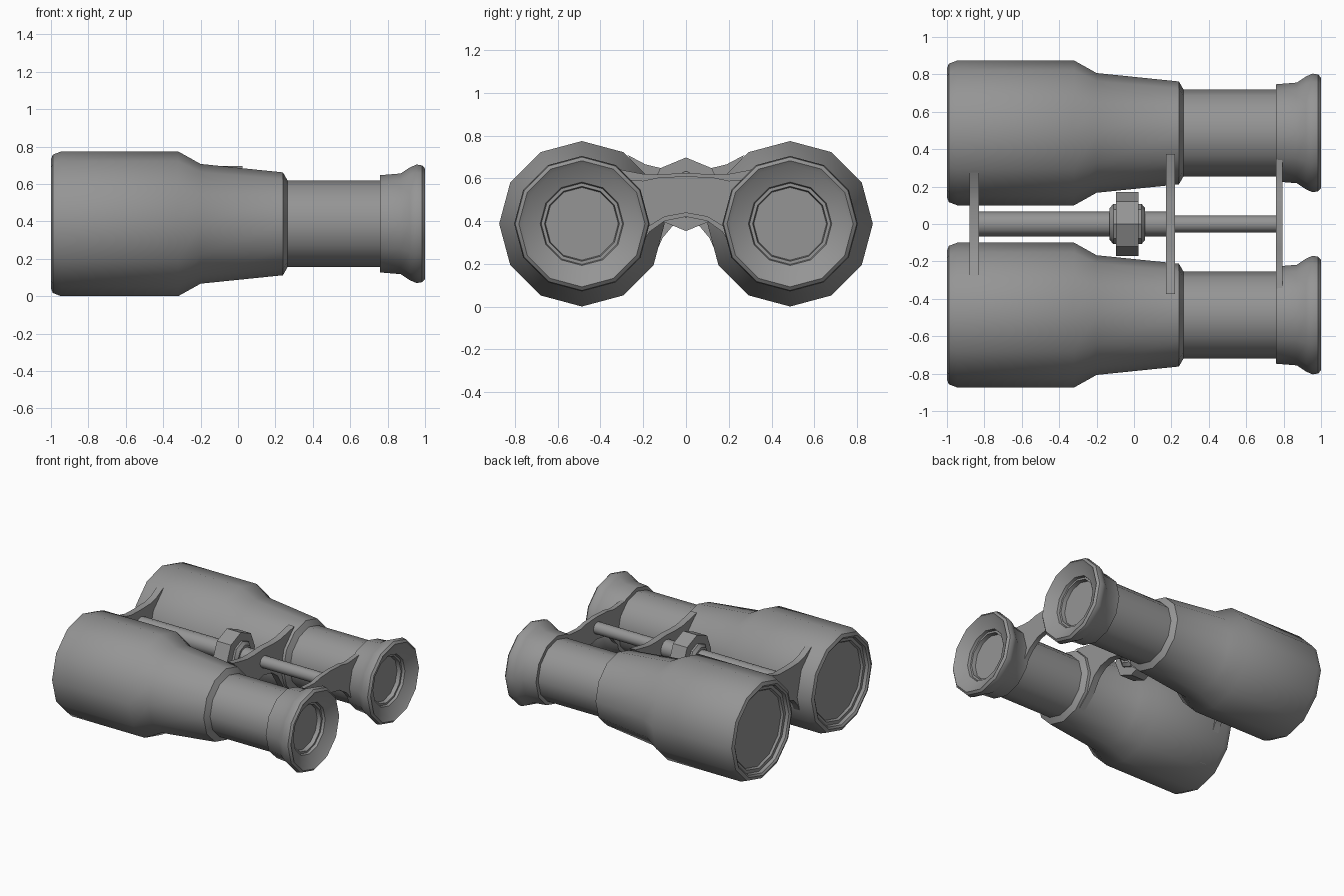
import bpy, bmesh, math

cube = bpy.data.objects.get("Cube")
if cube:
    bpy.data.objects.remove(cube, do_unlink=True)

BARREL_Y, BARREL_Z, SHAFT_Z = 0.487, 0.387, 0.525

grey = bpy.data.materials.new("matte grey")
grey.use_nodes = True
colour = (0.3, 0.3, 0.3, 1)
grey.diffuse_color = colour
grey.node_tree.nodes["Principled BSDF"].inputs["Base Color"].default_value = colour


def finish(name, bm, angle):
    """Turn a bmesh into a shaded, coloured object."""
    bmesh.ops.remove_doubles(bm, verts=bm.verts, dist=0.0001)
    bmesh.ops.recalc_face_normals(bm, faces=bm.faces)
    mesh = bpy.data.meshes.new(name)
    bm.to_mesh(mesh)
    bm.free()
    mesh.materials.append(grey)
    obj = bpy.data.objects.new(name, mesh)
    bpy.context.collection.objects.link(obj)
    bpy.ops.object.select_all(action="DESELECT")
    bpy.context.view_layer.objects.active = obj
    obj.select_set(True)
    bpy.ops.object.shade_smooth_by_angle(angle=math.radians(angle))
    return obj


def lathe(name, profile, y, z, sides, angle=38):
    """Revolve (x, radius) points about an axis along x; cap both ends."""
    bm = bmesh.new()
    rings = []
    for x, r in profile:
        turns = [math.tau * i / sides for i in range(sides)]
        rings.append([bm.verts.new((x, y + r * math.sin(t), z + r * math.cos(t)))
                      for t in turns])
    for a, b in zip(rings, rings[1:]):
        for i in range(sides):
            j = (i + 1) % sides
            bm.faces.new((a[i], a[j], b[j], b[i]))
    bm.faces.new(rings[0])
    bm.faces.new(rings[-1])
    return finish(name, bm, angle)


def bridge(name, x0, x1, half):
    """Extrude a mirrored (y, z) outline running from top middle to bottom middle."""
    bm = bmesh.new()
    outline = half + [(-y, z) for y, z in reversed(half) if y > 0]
    face = bm.faces.new([bm.verts.new((x0, y, z)) for y, z in outline])
    grown = bmesh.ops.extrude_face_region(bm, geom=[face])["geom"]
    moved = [v for v in grown if isinstance(v, bmesh.types.BMVert)]
    bmesh.ops.translate(bm, verts=moved, vec=(x1 - x0, 0, 0))
    bmesh.ops.triangulate(bm, faces=[f for f in bm.faces if len(f.verts) > 4])
    return finish(name, bm, 38)


# Barrel outline, starting and ending at the recessed lenses
objective = [(-0.95, 0.29), (-0.965, 0.30), (-0.965, 0.325), (-0.99, 0.33),
             (-1.0, 0.345), (-0.99, 0.37), (-0.945, 0.387), (-0.32, 0.387)]
body = [(-0.2, 0.32), (0.24, 0.275), (0.265, 0.232), (0.76, 0.232)]
eyecup = [(0.76, 0.26), (0.87, 0.269), (0.92, 0.302), (0.955, 0.317),
          (0.985, 0.312), (1.0, 0.295), (0.985, 0.275), (0.95, 0.195),
          (0.93, 0.19), (0.93, 0.175), (0.90, 0.17)]
for side, sign in (("left", 1), ("right", -1)):
    lathe(side + "_barrel", objective + body + eyecup,
          sign * BARREL_Y, BARREL_Z, 12)

# Focusing shaft, its hub and the wheel
lathe("focus_shaft", [(-0.84, 0.066), (0.19, 0.066), (0.19, 0.045), (0.77, 0.045)],
      0, SHAFT_Z, 12)
lathe("focus_hub", [(-0.13, 0.085), (-0.11, 0.108), (0.04, 0.108), (0.06, 0.085)],
      0, SHAFT_Z, 8)
lathe("focus_wheel", [(-0.095, 0.172), (0.025, 0.172)], 0, SHAFT_Z, 8)

# Bridge plates hugging the barrels
bridge("objective_bridge", -0.88, -0.83,
       [(0, 0.645), (0.12, 0.648), (0.19, 0.665), (0.275, 0.71), (0.19, 0.60),
        (0.13, 0.48), (0.12, 0.39), (0.165, 0.23), (0.265, 0.08), (0.15, 0.23),
        (0.11, 0.32), (0.06, 0.38), (0, 0.40)])
bridge("middle_bridge", 0.17, 0.22,
       [(0, 0.625), (0.12, 0.618), (0.2, 0.62), (0.28, 0.635), (0.375, 0.655),
        (0.27, 0.55), (0.225, 0.42), (0.23, 0.32), (0.335, 0.155),
        (0.24, 0.24), (0.17, 0.35), (0.10, 0.40), (0, 0.42)])
bridge("eyepiece_bridge", 0.76, 0.795,
       [(0, 0.61), (0.13, 0.603), (0.2, 0.588), (0.27, 0.592), (0.345, 0.60),
        (0.29, 0.53), (0.26, 0.43), (0.265, 0.32), (0.33, 0.215),
        (0.25, 0.30), (0.19, 0.365), (0.10, 0.42), (0, 0.438)])
